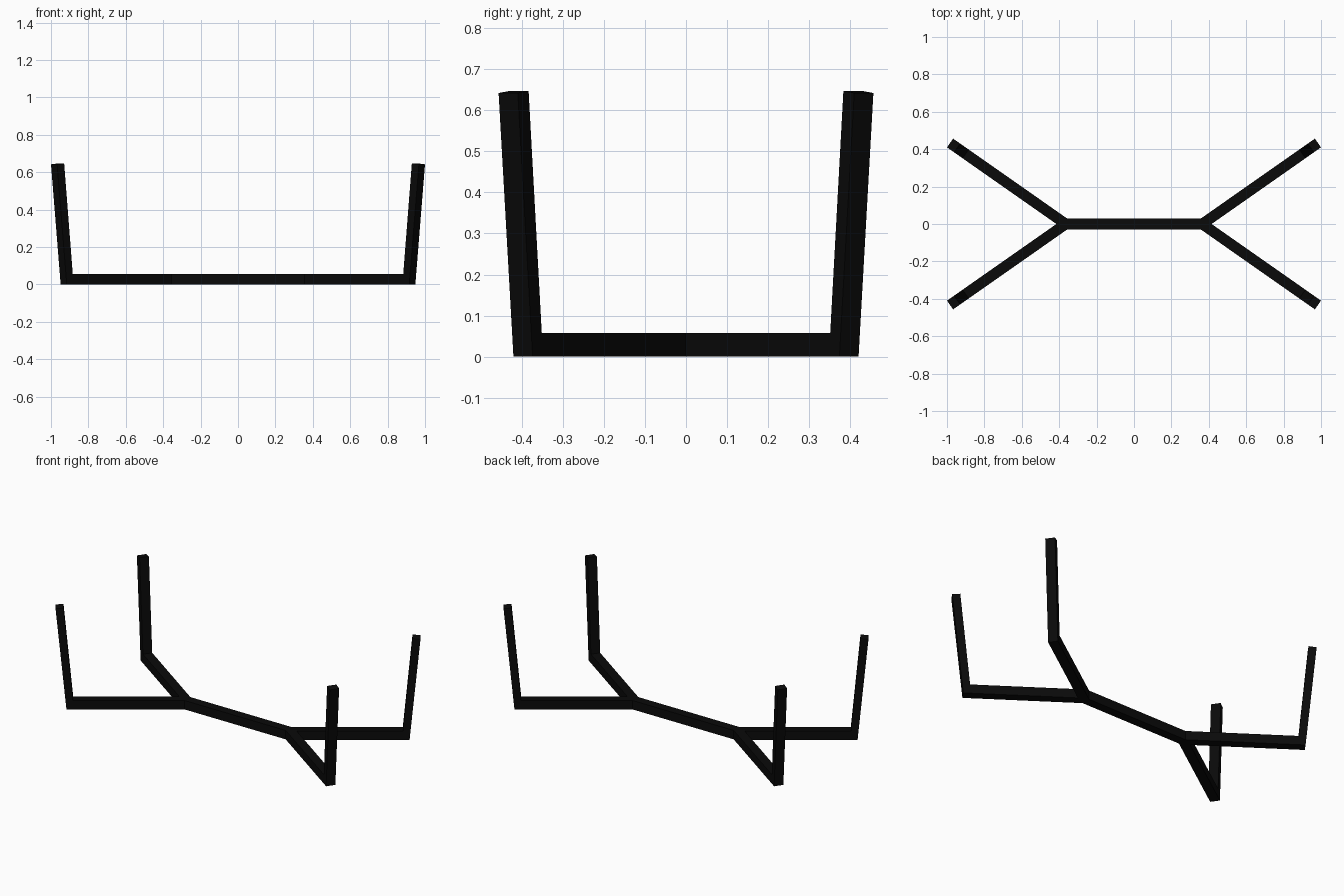
import bpy, math
from mathutils import Vector

if "Cube" in bpy.data.objects:
    bpy.data.objects.remove(bpy.data.objects["Cube"])

W = 0.057                 # bar width and height
JX = 0.365                # x of the fork where the arms split
ANG = math.radians(35)    # arm angle in plan
S_OUT, S_IN = 0.692, 0.653            # arm end at floor / at bar top (mitre)
TOP_OUT, TOP_IN = (0.755, 0.642), (0.709, 0.647)

black = bpy.data.materials.new("black_metal")
black.diffuse_color = (0.003, 0.003, 0.003, 1)
black.use_nodes = True
black.node_tree.nodes["Principled BSDF"].inputs["Base Color"].default_value = black.diffuse_color


def loft(name, ring_a, ring_b):
    """Closed solid between two matching rings of points."""
    n = len(ring_a)
    faces = [tuple(range(n))[::-1], tuple(range(n, 2 * n))]
    faces += [(i, (i + 1) % n, n + (i + 1) % n, n + i) for i in range(n)]
    mesh = bpy.data.meshes.new(name)
    mesh.from_pydata(list(ring_a) + list(ring_b), [], faces)
    mesh.update()
    mesh.materials.append(black)
    obj = bpy.data.objects.new(name, mesh)
    bpy.context.collection.objects.link(obj)
    return obj


def arm_point(s, side, z, sx=1, sy=1):
    """Point at distance s along an arm, offset to its outer (+1) or inner (-1) edge."""
    x = JX + s * math.cos(ANG) - side * W / 2 * math.sin(ANG)
    y = s * math.sin(ANG) + side * W / 2 * math.cos(ANG)
    return Vector((sx * x, sy * y, z))


def base_ring(s, z):
    """Double-Y plan outline, counter-clockwise, with arms of length s."""
    notch = Vector((JX + W / 2 / math.sin(ANG), 0, z))
    corner = Vector((JX - W / 2 * math.tan(ANG / 2), W / 2, z))
    half = [notch, arm_point(s, -1, z), arm_point(s, 1, z), corner]
    flip = lambda p, sx, sy: Vector((p.x * sx, p.y * sy, p.z))
    ring = half + [flip(p, -1, 1) for p in half[::-1]]
    return ring + [flip(p, 1, -1) for p in ring[-2:0:-1]]


# Floor frame: central bar forking into two arms at each end
loft("floor_frame", base_ring(S_OUT, 0), base_ring(S_IN, W))

# Four uprights leaning outward, mitred onto the arm ends
profile = [(S_OUT, 0), TOP_OUT, TOP_IN, (S_IN, W)]
for sx, xname in ((1, "right"), (-1, "left")):
    for sy, yname in ((1, "back"), (-1, "front")):
        pts = profile if sx * sy > 0 else profile[::-1]
        rings = [[arm_point(s, e, z, sx, sy) for s, z in pts] for e in (1, -1)]
        loft(f"upright_{yname}_{xname}", *rings)

# Consistent outward normals
import bmesh
for obj in bpy.context.collection.objects:
    bm = bmesh.new()
    bm.from_mesh(obj.data)
    bmesh.ops.recalc_face_normals(bm, faces=bm.faces)
    bm.to_mesh(obj.data)
    bm.free()
